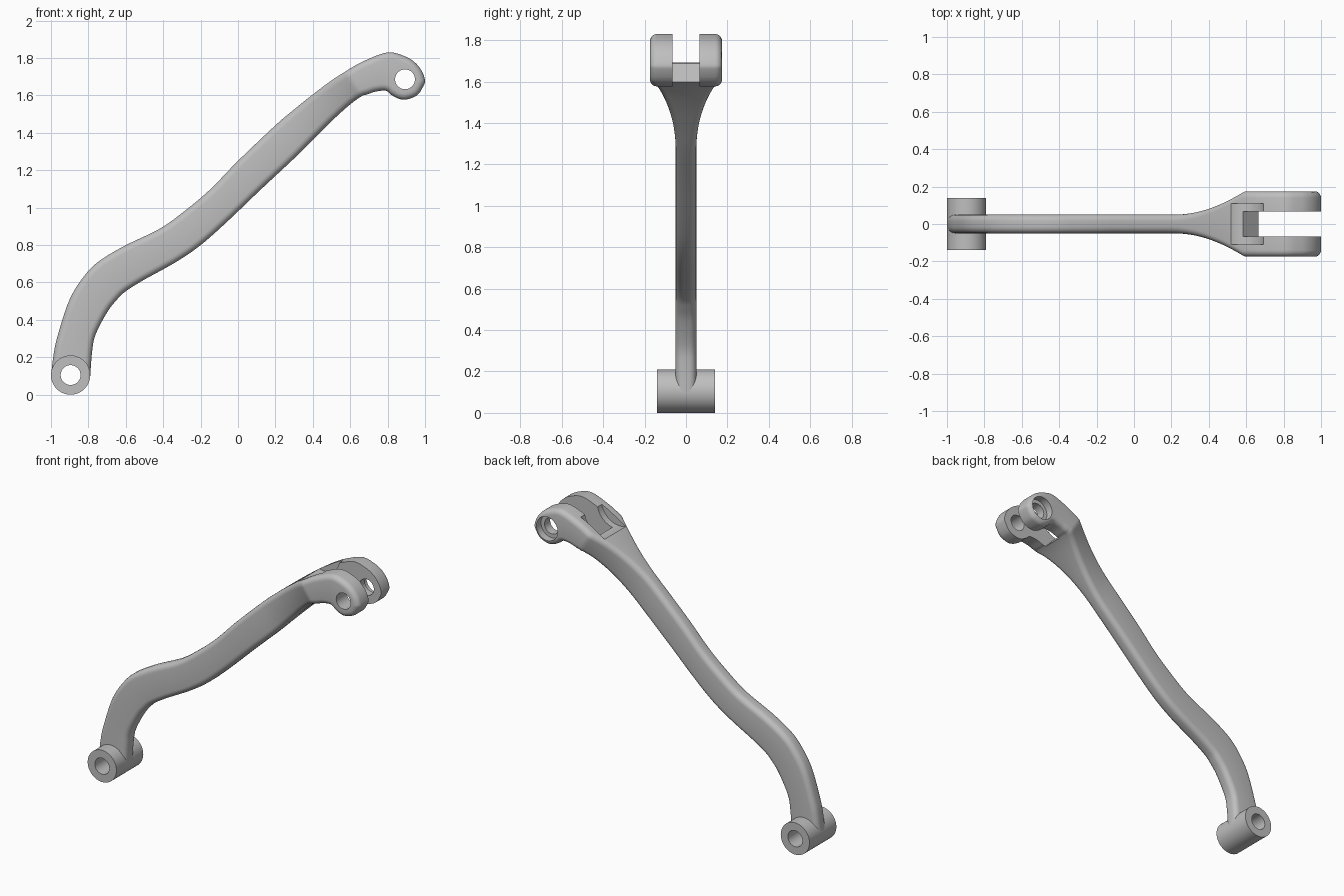
import bpy, bmesh, math
from mathutils import Vector

cube = bpy.data.objects.get("Cube")
if cube:
    bpy.data.objects.remove(cube, do_unlink=True)

grey = bpy.data.materials.new("cast_grey")
grey.use_nodes = True
tone = (0.52, 0.52, 0.52, 1)
grey.diffuse_color = tone
grey.node_tree.nodes["Principled BSDF"].inputs["Base Color"].default_value = tone

FORK_PIN, BOSS_PIN = (0.893, 1.686), (-0.895, 0.105)
FORK_W, ROUND = 0.175, 0.035


def finish(name, bm):
    bmesh.ops.recalc_face_normals(bm, faces=bm.faces)
    if bm.calc_volume(signed=True) < 0:
        bmesh.ops.reverse_faces(bm, faces=bm.faces)
    mesh = bpy.data.meshes.new(name)
    bm.to_mesh(mesh)
    bm.free()
    mesh.materials.append(grey)
    obj = bpy.data.objects.new(name, mesh)
    bpy.context.collection.objects.link(obj)
    return obj


def prism(name, outline, y0, y1):
    """Extrude an (x, z) outline from y0 to y1."""
    bm = bmesh.new()
    face = bm.faces.new([bm.verts.new((x, y0, z)) for x, z in outline])
    new = bmesh.ops.extrude_face_region(bm, geom=[face])["geom"]
    verts = [v for v in new if isinstance(v, bmesh.types.BMVert)]
    bmesh.ops.translate(bm, verts=verts, vec=(0, y1 - y0, 0))
    return finish(name, bm)


def circle(center, radius, n=64):
    return [(center[0] + radius * math.cos(math.tau * i / n),
             center[1] + radius * math.sin(math.tau * i / n)) for i in range(n)]


def cut(target, cutter):
    cutter.hide_render = True
    mod = target.modifiers.new("cut", 'BOOLEAN')
    mod.operation, mod.solver, mod.object = 'DIFFERENCE', 'MANIFOLD', cutter
    bpy.context.view_layer.objects.active = target
    bpy.ops.object.modifier_apply(modifier=mod.name)
    bpy.data.objects.remove(cutter, do_unlink=True)


def smooth(obj):
    bpy.ops.object.select_all(action='DESELECT')
    obj.select_set(True)
    bpy.context.view_layer.objects.active = obj
    bpy.ops.object.shade_smooth_by_angle(angle=math.radians(32))


def spline(points, steps=5):
    """Catmull-Rom through the points."""
    pts = [points[0]] + points + [points[-1]]
    out = []
    for a, b, c, d in zip(pts, pts[1:], pts[2:], pts[3:]):
        for k in range(steps):
            t = k / steps
            out.append(0.5 * (2 * b + (c - a) * t + (2 * a - 5 * b + 4 * c - d) * t * t
                              + (3 * b - a - 3 * c + d) * t ** 3))
    return out + [points[-1]]


def inward_normals(path):
    """Normals to the right of a path's direction of travel."""
    last = len(path) - 1
    dirs = [(path[min(i + 1, last)] - path[max(i - 1, 0)]).normalized() for i in range(last + 1)]
    return [Vector((d.y, -d.x)) for d in dirs]


# Arm stations: top edge x, z and bottom edge x, z
stations = [
    (-1, .1, -.79, .1), (-.985, .22, -.78, .23), (-.963, .32, -.762, .32),
    (-.9, .51, -.7, .44), (-.818, .64, -.65, .505), (-.738, .717, -.604, .55),
    (-.604, .797, -.51, .61), (-.417, .888, -.337, .706), (-.283, .984, -.203, .797),
    (-.15, 1.096, -.06, .923), (0, 1.25, .12, 1.095), (.2, 1.44, .3, 1.263),
    (.3, 1.525, .4, 1.363), (.4, 1.605, .5, 1.462), (.5, 1.68, .595, 1.548),
    (.575, 1.728, .66, 1.595), (.61, 1.75, .69, 1.605), (.68, 1.787, .735, 1.62),
    (.8, 1.83, .79, 1.625), (.89, 1.81, .82, 1.603), (.945, 1.777, .86, 1.582),
    (.983, 1.73, .9, 1.578), (1, 1.68, .95, 1.596), (.994, 1.655, .975, 1.62)]
top = spline([Vector(s[:2]) for s in stations])
bottom = spline([Vector(s[2:]) for s in stations])


def half_width(i):
    """Thin bar that flares into the fork along an arc."""
    x = (top[i].x + bottom[i].x) / 2
    t = min(max((x - 0.24) / 0.38, 0), 1)
    return 0.05 + (FORK_W - 0.05) * t ** 2


n = len(top)
outline = top + bottom[::-1]
widths = [half_width(i) for i in range(n)]
widths += widths[::-1]
inward = inward_normals(top) + inward_normals(bottom[::-1])

# Arm body: stacked outlines with a rounded rim on both sides
bm = bmesh.new()
layers = []
angles = [math.pi / 2 * k / 5 for k in range(6)]
rim = [(-1, a) for a in reversed(angles)] + [(1, a) for a in angles]
for side, a in rim:
    inset, drop = ROUND * (1 - math.cos(a)), ROUND * (1 - math.sin(a))
    ring = []
    for p, m, w in zip(outline, inward, widths):
        q = p + m * inset
        ring.append(bm.verts.new((q.x, side * (w - drop), q.y)))
    layers.append(ring)
for low, high in zip(layers, layers[1:]):
    for i in range(2 * n):
        j = (i + 1) % (2 * n)
        bm.faces.new((low[i], low[j], high[j], high[i]))
for ring in (layers[0], layers[-1]):
    for i in range(n - 1):
        bm.faces.new((ring[i], ring[i + 1], ring[2 * n - 2 - i], ring[2 * n - 1 - i]))
arm = finish("forked_arm", bm)

# Fork slot with a sloping floor, and the wider arc pocket behind it
slot = [(.58, 1.69), (.68, 1.585), (.72, 1.5), (1.1, 1.5), (1.1, 1.95), (.58, 1.95)]
cut(arm, prism("slot_cutter", slot, -0.066, 0.066))
cut(arm, prism("pocket_cutter", circle((.56, 1.82), .135), -0.11, 0.11))

# Pin holes and the counterbore on the back fork cheek
cut(arm, prism("fork_hole_cutter", circle(FORK_PIN, .053), -0.3, 0.3))
cut(arm, prism("counterbore_cutter", circle(FORK_PIN, .078), 0.125, 0.3))
cut(arm, prism("boss_hole_cutter", circle(BOSS_PIN, .054), -0.3, 0.3))
smooth(arm)

# Pivot boss tube at the lower end
boss = prism("pivot_boss", circle(BOSS_PIN, .105), -0.14, 0.14)
cut(boss, prism("boss_bore_cutter", circle(BOSS_PIN, .053), -0.3, 0.3))
smooth(boss)
